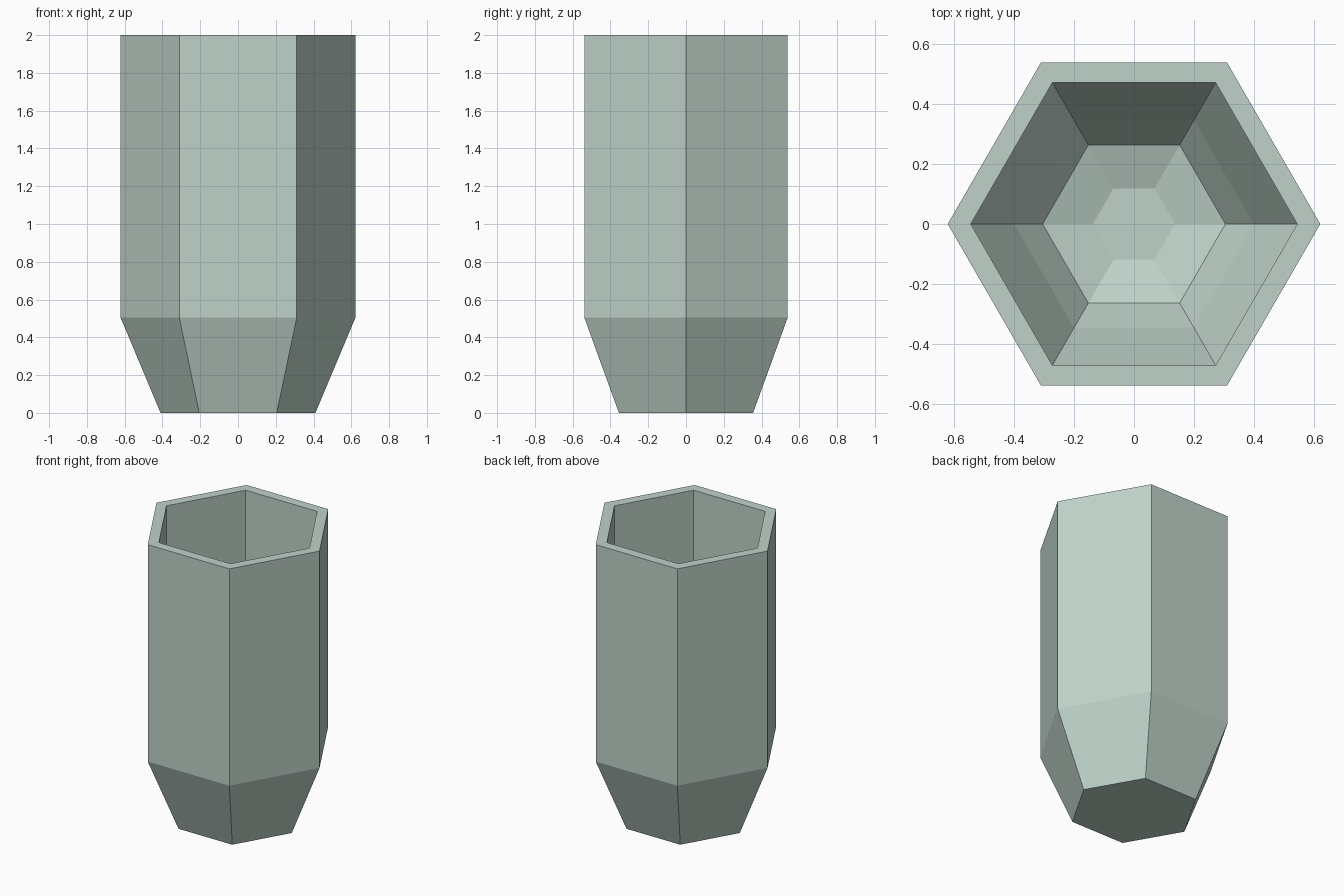
import bpy, bmesh, math

cube = bpy.data.objects.get("Cube")
if cube:
    bpy.data.objects.remove(cube, do_unlink=True)

# Pale grey-green glaze
color = (0.52, 0.65, 0.585, 1.0)
mat = bpy.data.materials.new("pale_sage")
mat.use_nodes = True
mat.diffuse_color = color
mat.node_tree.nodes["Principled BSDF"].inputs["Base Color"].default_value = color

SIDES = 6
# (radius, height) from the underside, over the rim, down to the inner floor
PROFILE = [
    (0.41, 0.0), (0.622, 0.505), (0.622, 2.0),                   # outside
    (0.545, 2.0), (0.545, 0.55), (0.40, 0.27), (0.305, 0.13),    # inside wall
    (0.137, 0.08),                                               # dished floor
]


def lathe(name, profile, sides):
    """Closed faceted solid made of stacked polygon rings."""
    bm = bmesh.new()
    rings = []
    for radius, z in profile:
        angles = [math.tau * i / sides for i in range(sides)]
        rings.append([bm.verts.new((radius * math.cos(a), radius * math.sin(a), z))
                      for a in angles])
    for low, high in zip(rings, rings[1:]):
        for i in range(sides):
            j = (i + 1) % sides
            bm.faces.new((low[i], low[j], high[j], high[i]))
    bm.faces.new(rings[0][::-1])
    bm.faces.new(rings[-1])
    bmesh.ops.recalc_face_normals(bm, faces=bm.faces)
    mesh = bpy.data.meshes.new(name)
    bm.to_mesh(mesh)
    bm.free()
    mesh.materials.append(mat)
    obj = bpy.data.objects.new(name, mesh)
    bpy.context.collection.objects.link(obj)
    return obj


# Hollow six-sided cup with a tapered foot
lathe("hexagonal_cup", PROFILE, SIDES)
